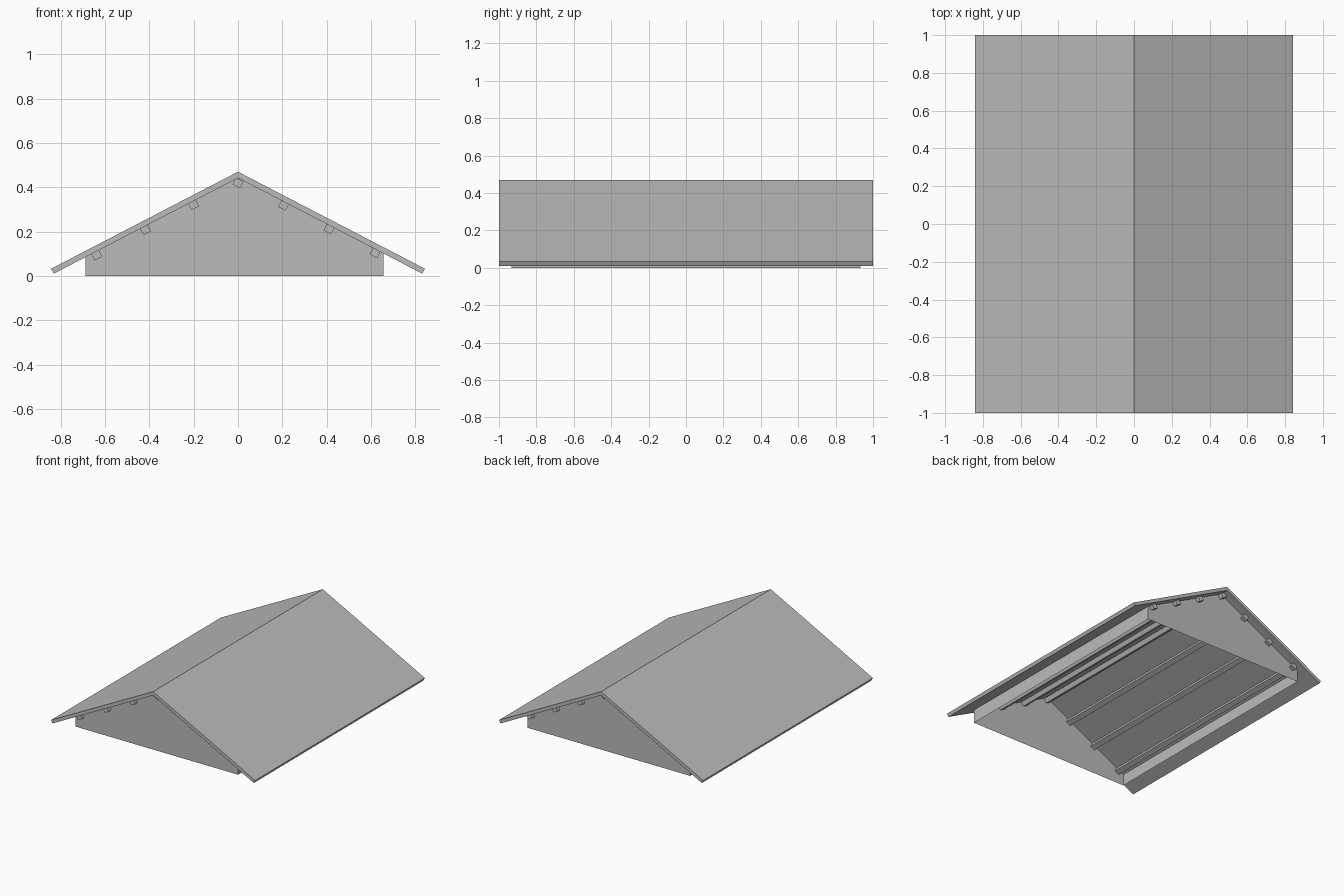
import bpy
import math
from mathutils import Vector, Matrix

cube = bpy.data.objects.get("Cube")
if cube:
    bpy.data.objects.remove(cube, do_unlink=True)

grey = bpy.data.materials.new("plain_grey")
grey.use_nodes = True
colour = (0.5, 0.5, 0.5, 1)
grey.diffuse_color = colour
grey.node_tree.nodes["Principled BSDF"].inputs["Base Color"].default_value = colour

RIDGE, EAVE_X, EAVE_Z = 0.47, 0.842, 0.033
THICK = 0.025
PITCH = math.atan2(RIDGE - EAVE_Z, EAVE_X)
UNDER = RIDGE - THICK / math.cos(PITCH)


def under_z(x):
    return UNDER - abs(x) * math.tan(PITCH)


def add_mesh(name, verts, faces):
    mesh = bpy.data.meshes.new(name)
    mesh.from_pydata(verts, [], faces)
    mesh.materials.append(grey)
    mesh.update()
    obj = bpy.data.objects.new(name, mesh)
    bpy.context.collection.objects.link(obj)
    return obj


def extrude_profile(name, points, y0, y1):
    """Closed prism from a counter-clockwise x-z outline."""
    n = len(points)
    verts = [(x, y, z) for y in (y0, y1) for x, z in points]
    faces = [(i, i + n, (i + 1) % n + n, (i + 1) % n) for i in range(n)]
    faces += [tuple(range(n)), tuple(reversed(range(n, 2 * n)))]
    return add_mesh(name, verts, faces)


# Pitched roof slabs, with eaves cut square to the slope
low_x = EAVE_X - THICK * math.sin(PITCH)
low_z = EAVE_Z - THICK * math.cos(PITCH)
slab = [(0, UNDER), (low_x, low_z), (EAVE_X, EAVE_Z), (0, RIDGE)]
extrude_profile("roof_left", slab, -1, 1)
extrude_profile("roof_right", [(-x, z) for x, z in reversed(slab)], -1, 1)

# Thin gable walls and side walls, open underneath
WALL_L, WALL_R, WALL_Y = 0.655, -0.687, 0.933
gable = [(WALL_R, 0), (WALL_L, 0), (WALL_L, under_z(WALL_L)),
         (0, UNDER), (WALL_R, under_z(WALL_R))]
for name, y in (("front_gable", -WALL_Y), ("back_gable", WALL_Y)):
    order = range(5) if y < 0 else reversed(range(5))
    add_mesh(name, [(x, y, z) for x, z in gable], [tuple(order)])
for name, x in (("left_wall", WALL_L), ("right_wall", WALL_R)):
    top = under_z(x)
    order = (0, 1, 2, 3) if x > 0 else (3, 2, 1, 0)
    add_mesh(name, [(x, -WALL_Y, 0), (x, WALL_Y, 0), (x, WALL_Y, top),
                    (x, -WALL_Y, top)], [order])

# Purlins under the slopes, poking out past the gables
WIDE, DEEP = 0.038, 0.034
for i, x in enumerate((-0.637, -0.417, -0.2, 0, 0.205, 0.41, 0.618)):
    angle = -PITCH if x < 0 else PITCH
    turn = Matrix.Rotation(-angle, 2)
    drop = 0.022 if x == 0 else 0.017
    centre = Vector((x, under_z(x) - drop))
    square = [(-WIDE / 2, -DEEP / 2), (WIDE / 2, -DEEP / 2),
              (WIDE / 2, DEEP / 2), (-WIDE / 2, DEEP / 2)]
    points = [tuple(centre + turn @ Vector(p)) for p in square]
    extrude_profile(f"purlin_{i + 1}", points, -0.962, 0.962)
